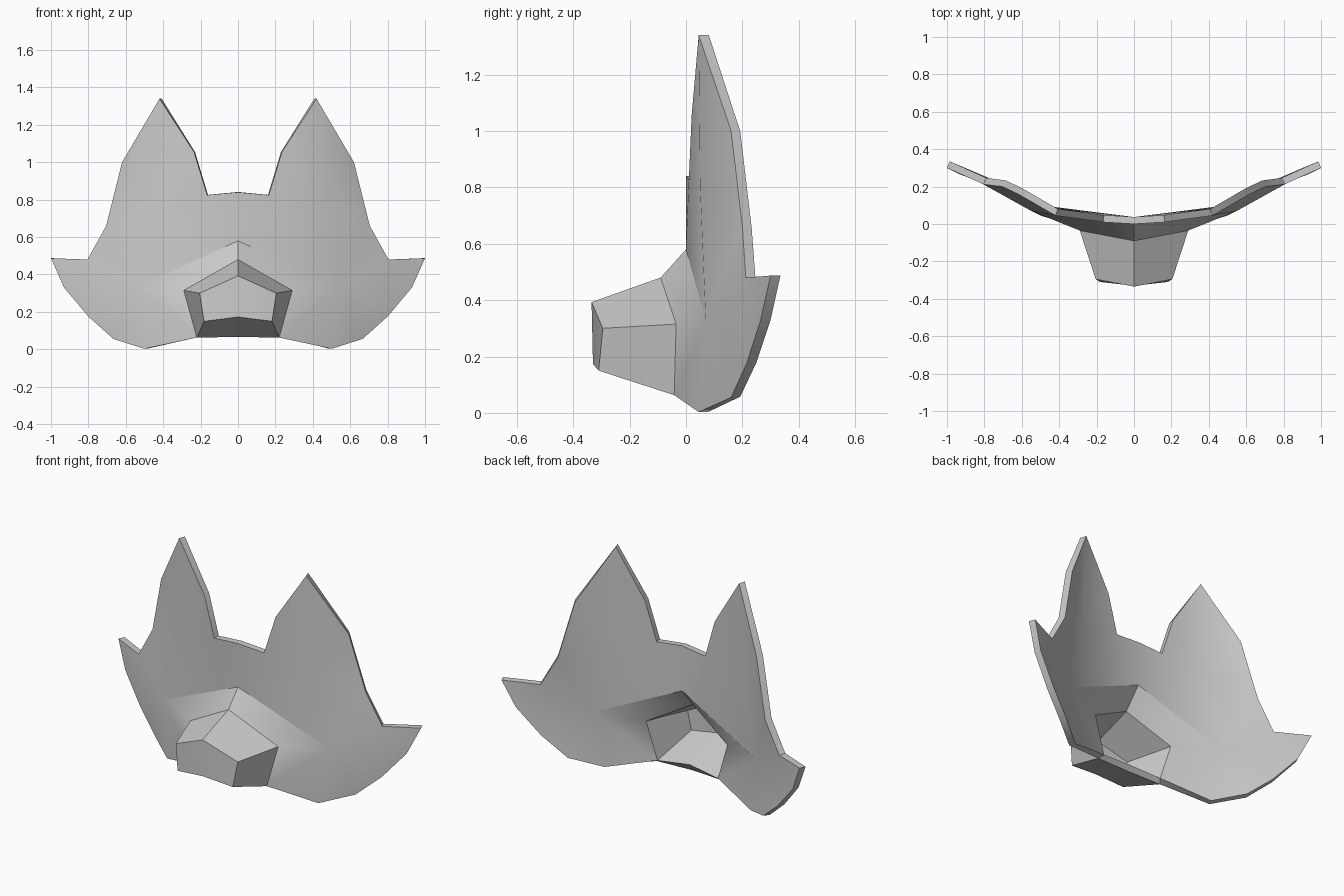
import bpy
import math

if "Cube" in bpy.data.objects:
    bpy.data.objects.remove(bpy.data.objects["Cube"])

# Right half of the mask's front skin, one letter per corner: (x, y, z)
points = {
    # outline: brow, ear, cheek tuft, jaw
    'a': (0, 0, .84), 'b': (.165, .01, .825), 'c': (.235, .02, 1.055),
    'd': (.42, .045, 1.34), 'e': (.62, .16, 1.0), 'f': (.705, .2, .66),
    'g': (.805, .212, .48), 'h': (1.0, .3, .487), 'i': (.93, .265, .33),
    'j': (.8, .215, .175), 'k': (.665, .16, .055), 'l': (.5, .045, .003),
    'm': (.22, -.042, .063), 'n': (0, -.05, .066),
    # inner face: forehead, ear base, cheek
    'A': (0, 0, .58), 'B': (.45, .05, .8), 'C': (.55, .07, .33),
    # snout base and snout tip
    'S': (0, -.09, .48), 'T': (.29, -.035, .315),
    'U': (0, -.335, .393), 'V': (.205, -.295, .3),
    'W': (.182, -.31, .15), 'X': (0, -.33, .173),
}
face_skin = "abBA ABC ACTS TClm Ckl Cjk Cgj BfC fgC ghij"
ears = "bcB cdB deB efB"
snout = "STVU TmWV mnXW UVWX"

keys = list(points)
faces = [[keys.index(k) for k in reversed(f)]
         for f in (face_skin + " " + ears + " " + snout).split()]
mesh = bpy.data.meshes.new("animal_mask")
mesh.from_pydata(list(points.values()), [], faces)
mask = bpy.data.objects.new("animal_mask", mesh)
bpy.context.collection.objects.link(mask)
bpy.context.view_layer.objects.active = mask
mask.select_set(True)

# Mirror to the left side, then give the skin its thickness
mirror = mask.modifiers.new("mirror", 'MIRROR')
mirror.use_clip = True
shell = mask.modifiers.new("thickness", 'SOLIDIFY')
shell.thickness = .038
shell.offset = -1
for name in ("mirror", "thickness"):
    bpy.ops.object.modifier_apply(modifier=name)

bpy.ops.object.shade_smooth_by_angle(angle=math.radians(32))
